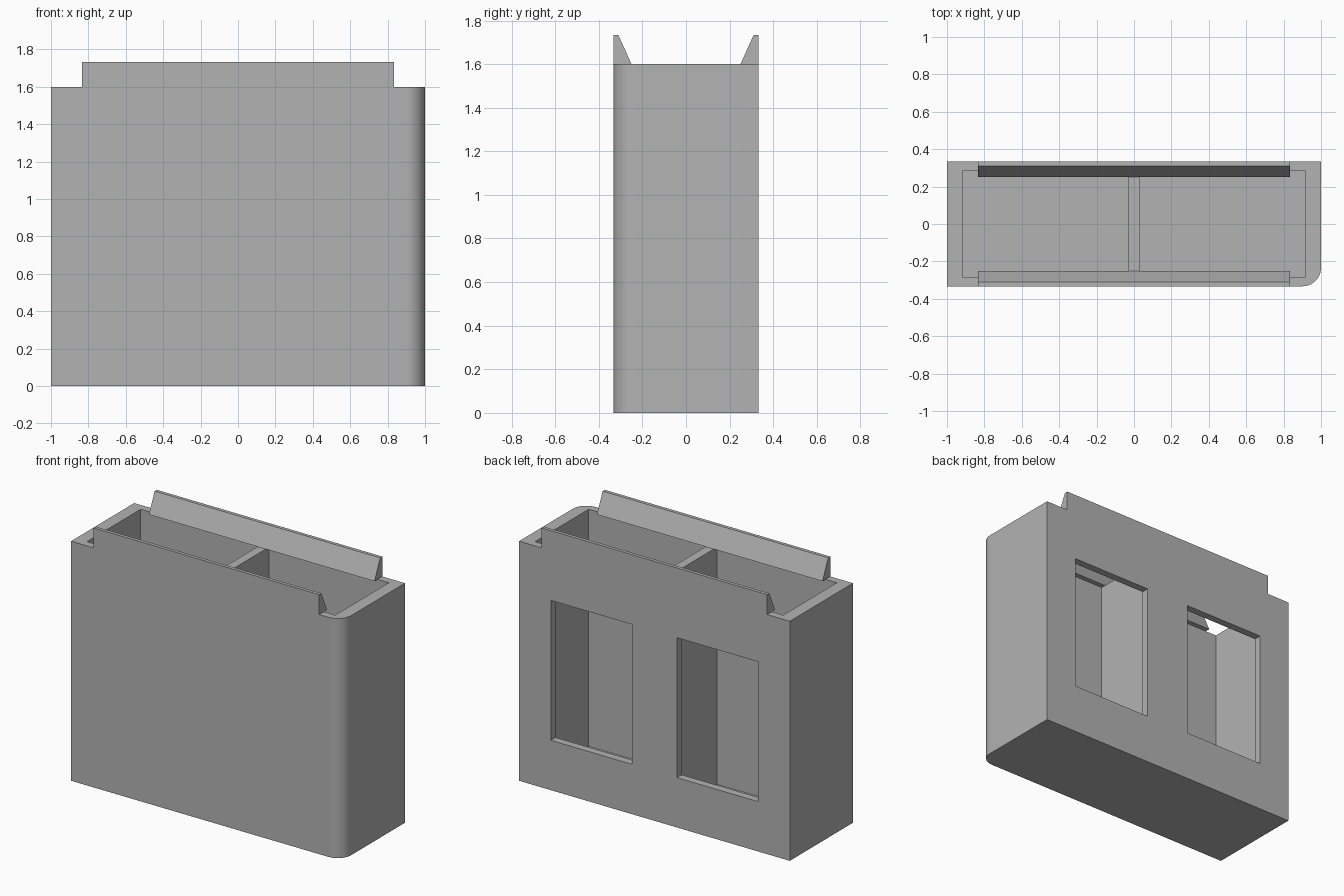
import bpy, bmesh, math
from mathutils import Vector

cube = bpy.data.objects.get("Cube")
if cube:
    bpy.data.objects.remove(cube, do_unlink=True)

HALF_X, HALF_Y, RIM_Z = 1.0, 0.333, 1.6
LIP_TOP, LIP_X = 1.733, 0.833
RADIUS = 0.1

grey = bpy.data.materials.new("plain grey")
grey.use_nodes = True
colour = (0.45, 0.45, 0.45, 1)
grey.diffuse_color = colour
grey.node_tree.nodes["Principled BSDF"].inputs["Base Color"].default_value = colour


def prism(name, points, sweep):
    """Extrude a closed outline along a vector."""
    bm = bmesh.new()
    face = bm.faces.new([bm.verts.new(p) for p in points])
    new = bmesh.ops.extrude_face_region(bm, geom=[face])["geom"]
    bmesh.ops.translate(bm, vec=Vector(sweep),
                        verts=[v for v in new if isinstance(v, bmesh.types.BMVert)])
    bmesh.ops.recalc_face_normals(bm, faces=bm.faces)
    mesh = bpy.data.meshes.new(name)
    bm.to_mesh(mesh)
    bm.free()
    mesh.materials.append(grey)
    obj = bpy.data.objects.new(name, mesh)
    bpy.context.collection.objects.link(obj)
    return obj


def block(name, x0, x1, y0, y1, z0, z1):
    outline = [(x0, y0, z0), (x1, y0, z0), (x1, y1, z0), (x0, y1, z0)]
    return prism(name, outline, (0, 0, z1 - z0))


def combine(target, tool, operation):
    """Apply an exact boolean and remove the tool."""
    mod = target.modifiers.new(operation.lower(), "BOOLEAN")
    mod.operation, mod.solver, mod.object = operation, "EXACT", tool
    bpy.context.view_layer.objects.active = target
    bpy.ops.object.modifier_apply(modifier=mod.name)
    bpy.data.objects.remove(tool, do_unlink=True)


# Box body with one rounded front corner
outline = [(HALF_X, HALF_Y, 0), (-HALF_X, HALF_Y, 0), (-HALF_X, -HALF_Y, 0)]
steps = 16
for i in range(steps + 1):
    a = math.pi / 2 * (i / steps - 1)
    outline.append((HALF_X - RADIUS + RADIUS * math.cos(a),
                    -HALF_Y + RADIUS + RADIUS * math.sin(a), 0))
body = prism("box_body", outline, (0, 0, RIM_Z))

# Two compartments with a divider between them, each with a back window
for side in (-1, 1):
    xs = sorted((side * 0.03, side * 0.917))
    combine(body, block("compartment", *xs, -0.283, 0.283, 0.017, 2), "DIFFERENCE")
    xs = sorted((side * 0.166, side * 0.766))
    combine(body, block("window", *xs, 0.2, 0.4, 0.333, 1.267), "DIFFERENCE")

# Tapered lips along the front and back rims
for side in (-1, 1):
    section = [(-LIP_X, side * y, z) for y, z in
               ((HALF_Y, RIM_Z), (HALF_Y, LIP_TOP), (0.31, LIP_TOP), (0.25, RIM_Z))]
    combine(body, prism("lip", section, (2 * LIP_X, 0, 0)), "UNION")

bpy.ops.object.select_all(action="DESELECT")
body.select_set(True)
bpy.context.view_layer.objects.active = body
bpy.ops.object.shade_smooth_by_angle(angle=math.radians(30))
